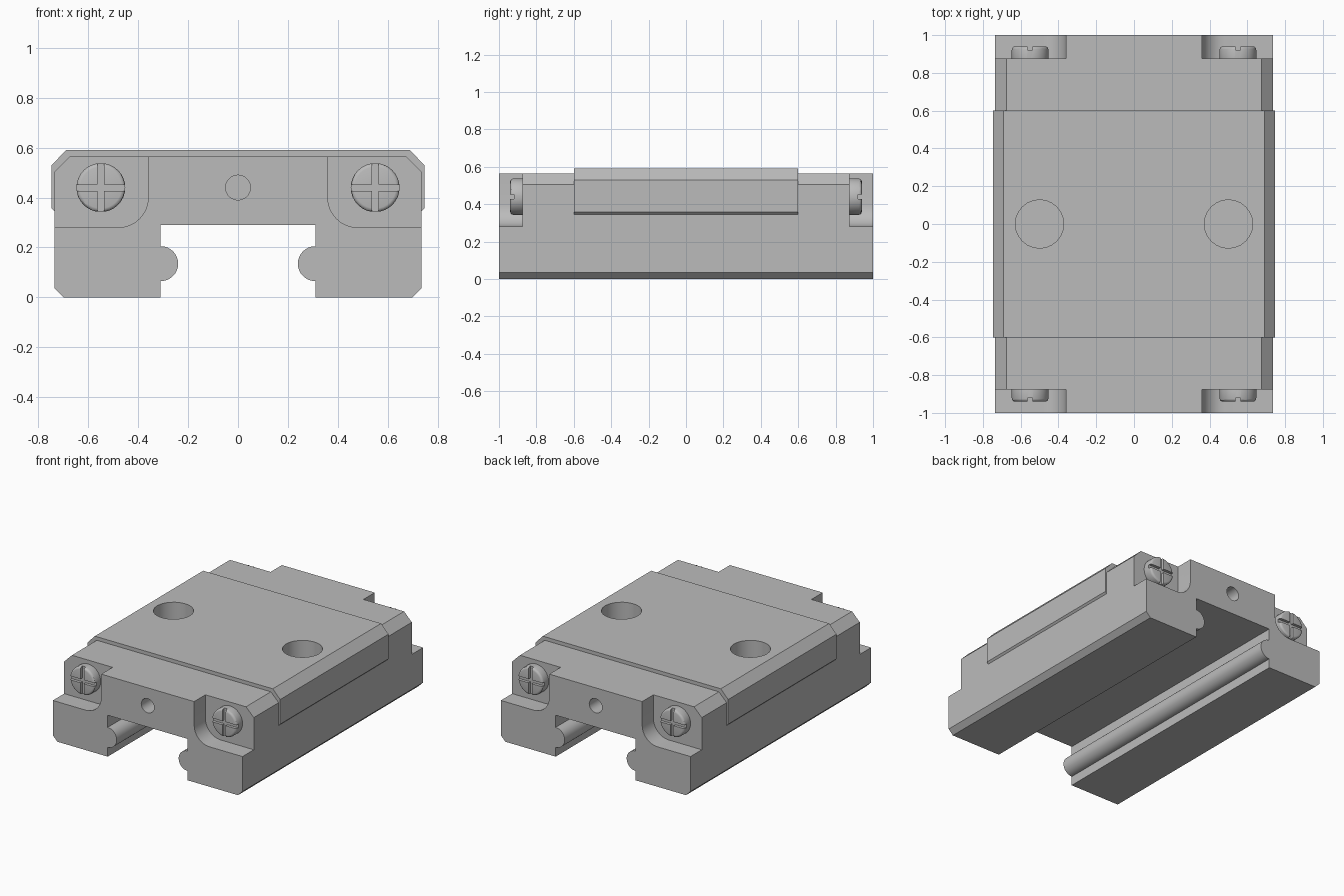
import bpy
import bmesh
from math import cos, sin, pi, radians
from mathutils import Matrix, Vector

old = bpy.data.objects.get("Cube")
if old:
    bpy.data.objects.remove(old, do_unlink=True)

steel = bpy.data.materials.new("grey_steel")
steel.use_nodes = True
GREY = (0.5, 0.5, 0.5, 1)
steel.diffuse_color = GREY
steel.node_tree.nodes["Principled BSDF"].inputs["Base Color"].default_value = GREY


def make_object(name, bm):
    bmesh.ops.recalc_face_normals(bm, faces=bm.faces)
    mesh = bpy.data.meshes.new(name)
    bm.to_mesh(mesh)
    bm.free()
    mesh.materials.append(steel)
    obj = bpy.data.objects.new(name, mesh)
    bpy.context.collection.objects.link(obj)
    return obj


def extrude(name, profile, y0, y1):
    """Extrude an x-z outline along y."""
    bm = bmesh.new()
    face = bm.faces.new([bm.verts.new((x, y0, z)) for x, z in profile])
    grown = bmesh.ops.extrude_face_region(bm, geom=[face])["geom"]
    bmesh.ops.translate(bm, vec=(0, y1 - y0, 0),
                        verts=[v for v in grown if isinstance(v, bmesh.types.BMVert)])
    return make_object(name, bm)


def cylinder(name, radius, start, end, sides):
    start, end = Vector(start), Vector(end)
    axis = end - start
    bm = bmesh.new()
    turn = axis.to_track_quat('Z', 'Y').to_matrix().to_4x4()
    bmesh.ops.create_cone(bm, cap_ends=True, segments=sides, radius1=radius, radius2=radius,
                          depth=axis.length,
                          matrix=Matrix.Translation((start + end) / 2) @ turn)
    return make_object(name, bm)


def box(name, centre, size):
    bm = bmesh.new()
    bmesh.ops.create_cube(bm, size=1, matrix=Matrix.Translation(centre) @ Matrix.Diagonal((*size, 1)))
    return make_object(name, bm)


def apply_modifier(obj, mod):
    bpy.context.view_layer.objects.active = obj
    bpy.ops.object.modifier_apply(modifier=mod.name)


def combine(obj, tool, operation='DIFFERENCE'):
    mod = obj.modifiers.new("combine", 'BOOLEAN')
    mod.operation, mod.solver, mod.object = operation, 'EXACT', tool
    apply_modifier(obj, mod)
    bpy.data.objects.remove(tool, do_unlink=True)


def arc(cx, cz, r, a0, a1, steps):
    angles = [radians(a0 + (a1 - a0) * i / steps) for i in range(steps + 1)]
    return [(cx + r * cos(a), cz + r * sin(a)) for a in angles]


def mirrored(half):
    return half + [(-x, z) for x, z in reversed(half)]


def smooth(obj):
    bpy.ops.object.select_all(action='DESELECT')
    obj.select_set(True)
    bpy.context.view_layer.objects.active = obj
    bpy.ops.object.shade_smooth_by_angle(angle=radians(30))


# Carriage body: arched section with two round rail ridges
half = [(0.31, 0.29)] + arc(0.31, 0.135, 0.07, 90, 270, 16)
half += [(0.31, 0), (0.70, 0), (0.735, 0.035), (0.735, 0.505), (0.675, 0.565)]
body = extrude("carriage_body", mirrored(half), -1, 1)

# Raised middle saddle
saddle = [(0.735, 0.345), (0.747, 0.357), (0.747, 0.53), (0.69, 0.59)]
combine(body, extrude("saddle", mirrored(saddle), -0.6, 0.6), 'UNION')

# Mounting holes in the top
for side in (-1, 1):
    combine(body, cylinder("hole_cutter", 0.128, (side * 0.5, 0, 0.3), (side * 0.5, 0, 0.7), 24))

# Corner pockets, end holes and cross-slotted screws
pocket = arc(0.48, 0.4, 0.12, 180, 270, 8) + [(0.9, 0.28), (0.9, 0.8), (0.36, 0.8)]
for end in (-1, 1):
    combine(body, cylinder("end_hole_cutter", 0.05, (0, end * 0.85, 0.44), (0, end * 1.1, 0.44), 20))
    for side in (-1, 1):
        outline = [(side * x, z) for x, z in pocket]
        combine(body, extrude("pocket_cutter", outline, end * 0.875, end * 1.1))

        x, z = side * 0.55, 0.44
        name = ("front" if end < 0 else "back") + ("_left" if side > 0 else "_right") + "_screw"
        screw = cylinder(name, 0.098, (x, end * 0.85, z), (x, end * 0.94, z), 32)
        rim = screw.modifiers.new("rim", 'BEVEL')
        rim.width, rim.segments, rim.limit_method = 0.015, 3, 'ANGLE'
        rim.angle_limit = radians(40)
        apply_modifier(screw, rim)
        for size in ((0.3, 0.04, 0.026), (0.026, 0.04, 0.3)):
            combine(screw, box("slot_cutter", (x, end * 0.94, z), size))
        smooth(screw)
smooth(body)
